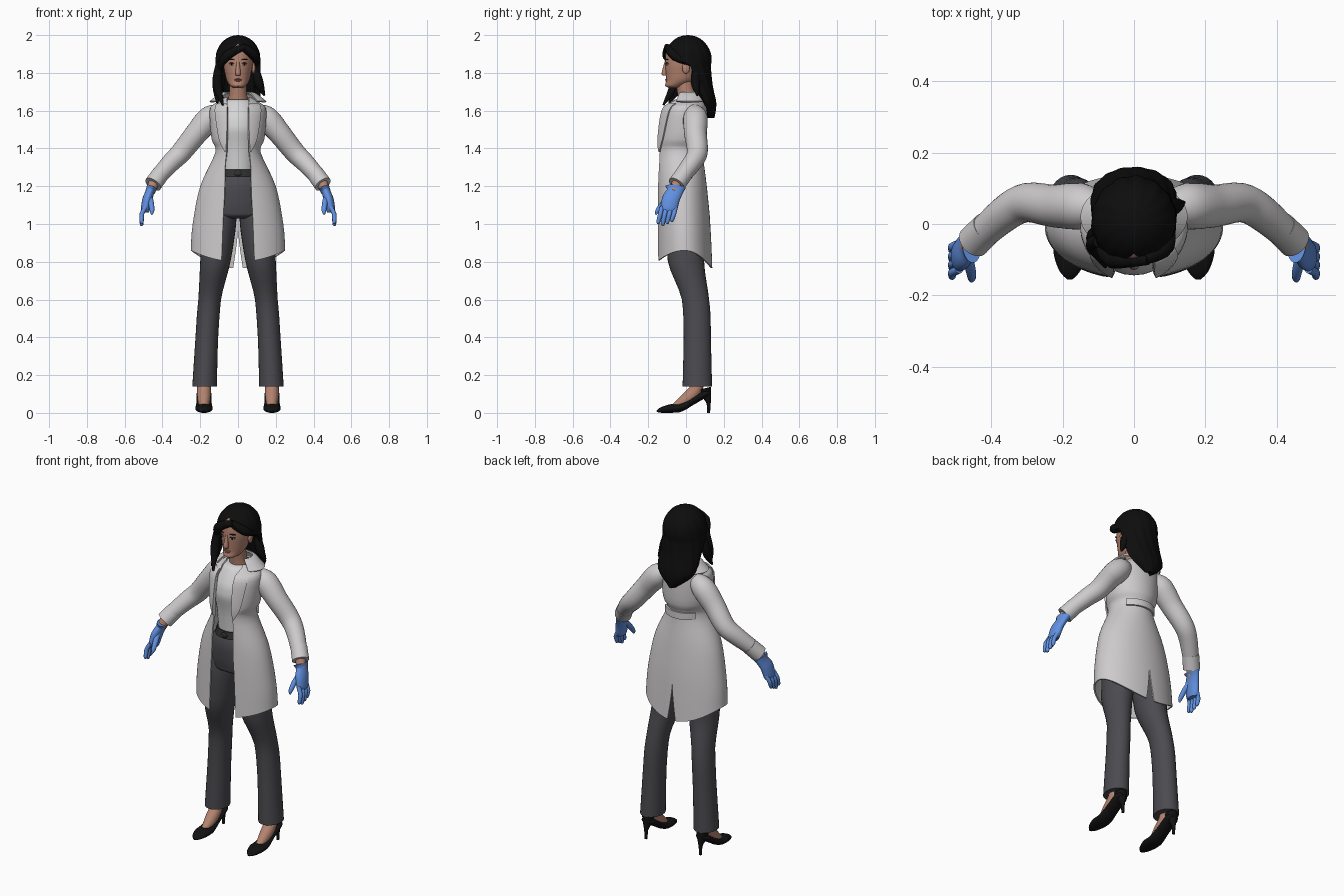
import bpy, bmesh
from math import sin, cos, asin, pi, radians, degrees
from mathutils import Vector, Matrix

if "Cube" in bpy.data.objects:
    bpy.data.objects.remove(bpy.data.objects["Cube"], do_unlink=True)


def colour(name, *rgb):
    """One value makes a neutral tone."""
    rgba = (*(rgb if len(rgb) == 3 else rgb * 3), 1)
    material = bpy.data.materials.new(name)
    material.use_nodes = True
    material.diffuse_color = rgba
    for node in material.node_tree.nodes:
        if node.type == 'BSDF_PRINCIPLED':
            node.inputs["Base Color"].default_value = rgba
            node.inputs["Roughness"].default_value = .7
    return material


WHITE = colour("coat white", .62, .6, .61)
SHIRT = colour("shirt white", .66)
GREY = colour("trouser grey", .07, .07, .08)
BELT = colour("belt dark grey", .03)
BLACK = colour("hair black", .004)
SHOE = colour("shoe black", .006)
SKIN = colour("skin", .46, .23, .16)
LIPS = colour("lips", .36, .13, .11)
BLUE = colour("glove blue", .12, .28, .75)
EYE = colour("eye white", .5)
parts = []


def finish(name, bm, material, mirror=False, thickness=0):
    mesh = bpy.data.meshes.new(name)
    bm.to_mesh(mesh)
    bm.free()
    mesh.materials.append(material)
    part = bpy.data.objects.new(name, mesh)
    bpy.context.scene.collection.objects.link(part)
    if mirror:
        part.modifiers.new("mirror", 'MIRROR')
    if thickness:
        solid = part.modifiers.new("thickness", 'SOLIDIFY')
        solid.thickness, solid.offset = thickness, -1
    parts.append(part)


def smooth(rows, steps=4):
    """Curve through the rows without overshooting them."""
    result = []
    last = len(rows) - 1
    for i in range(last):
        columns = list(zip(rows[max(i - 1, 0)], rows[i], rows[i + 1], rows[min(i + 2, last)]))
        for step in range(steps):
            t = step / steps
            row = []
            for before, a, b, after in columns:
                start, end = (b - before) / 2, (after - a) / 2
                value = a + t * (start + t * (3 * (b - a) - 2 * start - end
                                              + t * (2 * (a - b) + start + end)))
                row.append(min(max(value, min(a, b)), max(a, b)))
            result.append(row)
    return result + [list(rows[last])]


def tube(name, material, rows, depth=1, mirror=False, flat=False, ref=(0, 1, 0), segments=28):
    """Closed loft through rows of x, y, z, radius; depth flattens it along ref."""
    rows = smooth(rows)
    centres = [Vector(row[:3]) for row in rows]
    bm = bmesh.new()
    rings = []
    for i, centre in enumerate(centres):
        along = centres[min(i + 1, len(rows) - 1)] - centres[max(i - 1, 0)]
        along = Vector((0, 0, -1)) if flat else along.normalized()
        back = Vector(ref)
        back = (back - along * along.dot(back)).normalized()
        side = along.cross(back)
        ring = []
        for j in range(segments):
            angle = 2 * pi * j / segments
            offset = side * sin(angle) - back * cos(angle) * depth
            ring.append(bm.verts.new(centre + offset * rows[i][3]))
        rings.append(ring)
    for upper, lower in zip(rings, rings[1:]):
        for j in range(segments):
            bm.faces.new((upper[j - 1], lower[j - 1], lower[j], upper[j]))
    bm.faces.new(rings[0])
    bm.faces.new(rings[-1])
    bmesh.ops.recalc_face_normals(bm, faces=bm.faces)
    finish(name, bm, material, mirror)


def shell(name, material, rows, thickness, mirror=False, segments=32, drop=None, ripple=0):
    """Open wrap through rows of z, centre y, half width, half depth, start and end angle (front is 0)."""
    bm = bmesh.new()
    rings = []
    for z, y, width, deep, start, end in smooth(rows):
        ring = []
        for j in range(segments + 1):
            angle = radians(start + (end - start) * j / segments)
            wave = 1 + ripple * sin(14 * angle + 25 * z)
            height = z - drop(z, angle) if drop else z
            ring.append(bm.verts.new((wave * width * sin(angle), y - wave * deep * cos(angle), height)))
        rings.append(ring)
    for upper, lower in zip(rings, rings[1:]):
        for j in range(segments):
            bm.faces.new((upper[j], lower[j], lower[j + 1], upper[j + 1]))
    bmesh.ops.remove_doubles(bm, verts=bm.verts, dist=.00001)
    finish(name, bm, material, mirror, thickness)


def blob(name, material, location, size, mirror=False, turn=0.0):
    bm = bmesh.new()
    matrix = (Matrix.Translation(location) @ Matrix.Rotation(turn, 4, 'Z')
              @ Matrix.Diagonal((*size, 1)))
    bmesh.ops.create_uvsphere(bm, u_segments=20, v_segments=12, radius=1, matrix=matrix)
    finish(name, bm, material, mirror)


# Head and face
tube("head", SKIN, [(0, 0, 1.98, .03), (0, -.01, 1.94, .07), (0, -.01, 1.86, .08), (0, -.02, 1.8, .07),
                    (0, -.03, 1.76, .06), (0, -.06, 1.73, .04), (0, -.06, 1.72, .02)], 1.25, flat=True)
tube("neck", SKIN, [(0, -.01, 1.78, .046), (0, 0, 1.7, .046), (0, .02, 1.62, .06)])
tube("nose", SKIN, [(0, -.106, 1.86, .007), (0, -.115, 1.8, .014), (0, -.11, 1.785, .012)], flat=True)
blob("upper_lip", LIPS, (0, -.1, 1.766), (.021, .01, .004), False)
blob("lower_lip", LIPS, (0, -.1, 1.759), (.018, .01, .005), False)
blob("ears", SKIN, (.082, 0, 1.825), (.01, .02, .03), True)
blob("eye_whites", EYE, (.033, -.1, 1.846), (.015, .006, .006), True, .3)
blob("irises", BLACK, (.033, -.102, 1.846), (.006, .006, .006), True, .3)
blob("lashes", BLACK, (.034, -.1, 1.852), (.017, .008, .002), True, .3)
blob("eyebrows", BLACK, (.035, -.1, 1.87), (.02, .006, .003), True, .3)

# Hair: a dome that parts over the forehead, then a drape narrowing down the back
hair = []
for angle in range(0, 91, 15):
    bulge, z = sin(radians(angle)), 1.87 + .13 * cos(radians(angle))
    parting = min(1, max(0, (1.93 - z) / .06))
    hair.append((z, .01, .118 * bulge, .125 * bulge, 50 * parting, 360 - 42 * parting))
for z, y, width, deep in ((1.84, .01, .12, .12), (1.74, .05, .12, .09), (1.64, .09, .11, .07),
                          (1.56, .12, .02, .03)):
    hair.append((z, y, width, deep, 96, 308))
shell("hair", BLACK, hair, .03, segments=80, ripple=.014)
LOCKS = {
    "swept_fringe": ((.04, -.1, 1.94), (-.06, -.1, 1.89), (-.11, -.04, 1.8)),
    "side_fringe": ((.03, -.1, 1.94), (.09, -.06, 1.89), (.1, .03, 1.84)),
    "front_lock": ((-.1, -.05, 1.86), (-.11, -.06, 1.74), (-.08, -.12, 1.63)),
    "outer_lock": ((-.1, -.02, 1.84), (-.11, -.04, 1.73), (-.11, -.09, 1.64)),
    "rear_lock": ((.09, .05, 1.84), (.11, .05, 1.75), (.14, .06, 1.68)),
}
for name, points in LOCKS.items():
    tube(name, BLACK, [(*point, radius) for point, radius in zip(points, (.015, .025, .005))], segments=12)

# Shirt, belt and trousers
tube("shirt", SHIRT, [(0, 0, 1.66, .06), (0, 0, 1.64, .09), (0, -.02, 1.56, .12), (0, -.03, 1.5, .12),
                      (0, -.03, 1.4, .1), (0, -.03, 1.27, .09)], .95, flat=True)
tube("belt", BELT, [(0, -.03, 1.29, .1), (0, -.03, 1.25, .11)], .93, flat=True)
blob("buckle", BELT, (0, -.13, 1.27), (.02, .006, .016), False)
tube("trouser_hips", GREY, [(0, -.04, 1.27, .1), (0, -.03, 1.2, .14), (0, -.01, 1.1, .16),
                            (0, 0, 1.05, .16), (0, 0, 1.03, .12)], .72, flat=True)
tube("trouser_legs", GREY, [(.09, 0, 1.12, .08), (.1, 0, 1, .09), (.12, 0, .8, .08), (.15, .05, .6, .06),
                            (.165, .06, .4, .06), (.177, .06, .14, .065)], 1.35 - .15, True, True)


# Feet and stiletto shoes
def footwear(name, material, rows, depth=1, ref=(0, 1, 0)):
    tube(name, material, [(.18, *row) for row in rows], depth, True, ref=ref)


footwear("feet", SKIN, [(.06, .18, .035), (.05, .12, .036), (0, .07, .034), (-.06, .03, .02)])
footwear("shoes", SHOE, [(.13, .11, .02), (.1, .1, .04), (.03, .06, .04), (-.03, .028, .045),
                         (-.08, .023, .046), (-.13, .015, .03), (-.155, .008, .008)], .5, (0, 0, 1))
footwear("heels", SHOE, [(.1, .13, .034), (.11, .09, .024), (.12, .05, .011), (.12, 0, .008)])

# Coat: height, half width and back depth; the front and its opening follow rules
COAT = [(1.67, .07, .08), (1.64, .12, .1), (1.6, .15, .11), (1.45, .14, .11), (1.38, .12, .09),
        (1.2, .2, .11), (1, .24, .13), (.86, .25, .14)]


def wrap(row, start=None, end=180, lapel=None, grow=0.0):
    z, width, back = row
    front = 5 * max(0, z - 1.53) ** 2 - .156
    edge = degrees(asin((.055 + .05 * max(0, 1.5 - z)) / width))
    if lapel is not None:
        end = edge + lapel
    return (z, (front + back) / 2, width + grow, (back - front) / 2 + grow,
            edge if start is None else start, end)


def hem(z, angle):
    longest = .06 if angle < pi / 2 else .095
    return max(0, 1.05 - z) / .19 * longest * cos(angle) ** 2


# The last row stops short of the middle, which opens the back vent
body = [wrap(row) for row in COAT[:-1]] + [wrap(COAT[-1], end=174)]
shell("coat", WHITE, body, .008, True, 40, hem)
lapels = [wrap(row, lapel=min(30, 240 * (row[0] - 1.37)), grow=.008) for row in COAT[1:5]]
shell("lapels", WHITE, lapels, .008, True, 8)
shell("collar", WHITE, [(1.7, .02, .07, .06, 50, 180), (1.69, .02, .1, .08, 46, 180),
                        (1.65, .02, .15, .1, 44, 180)], .008, True)
half_belt = wrap(COAT[4], start=130, grow=.012)
shell("back_half_belt", WHITE, [(z, *half_belt[1:]) for z in (1.4, 1.36)], .012, True)

# Sleeves and wrists
tube("sleeves", WHITE, [(.09, .04, 1.6, .04), (.15, .05, 1.56, .065), (.22, .05, 1.48, .06),
                        (.3, .06, 1.38, .055), (.36, .03, 1.32, .05), (.44, -.04, 1.23, .042)], 1, True)
tube("cuffs", WHITE, [(.41, -.01, 1.265, .046), (.45, -.05, 1.21, .047)], 1, True)
tube("wrists", SKIN, [(.44, -.04, 1.23, .03), (.465, -.065, 1.17, .026)], 1, True)

# Gloves: palm, four fingers and thumb
tube("glove_palms", BLUE, [(.455, -.055, 1.195, .03), (.466, -.06, 1.17, .024), (.48, -.08, 1.13, .026),
                           (.49, -.09, 1.08, .024), (.49, -.09, 1.06, .018)], 1.8, True)
for i, finger in enumerate(("index", "middle", "ring", "little")):
    y, tip = .024 * i - .127, 1 + .01 * abs(i - 1)
    tube(finger + "_glove_fingers", BLUE, [(.49, y, 1.09, .012), (.51, y - .01, 1.05, .012),
                                           (.51, y - .02, tip, .01), (.51, y - .02, tip - .01, .004)],
         1, True, segments=12)
tube("glove_thumbs", BLUE, [(.47, -.08, 1.15, .016), (.46, -.12, 1.11, .015), (.455, -.15, 1.07, .012),
                            (.457, -.16, 1.05, .004)], 1, True, segments=12)

# Apply modifiers and shade smoothly with crisp edges
bpy.ops.object.select_all(action='DESELECT')
for part in parts:
    part.select_set(True)
bpy.context.view_layer.objects.active = parts[0]
bpy.ops.object.convert(target='MESH')
bpy.ops.object.shade_smooth_by_angle(angle=radians(50))
